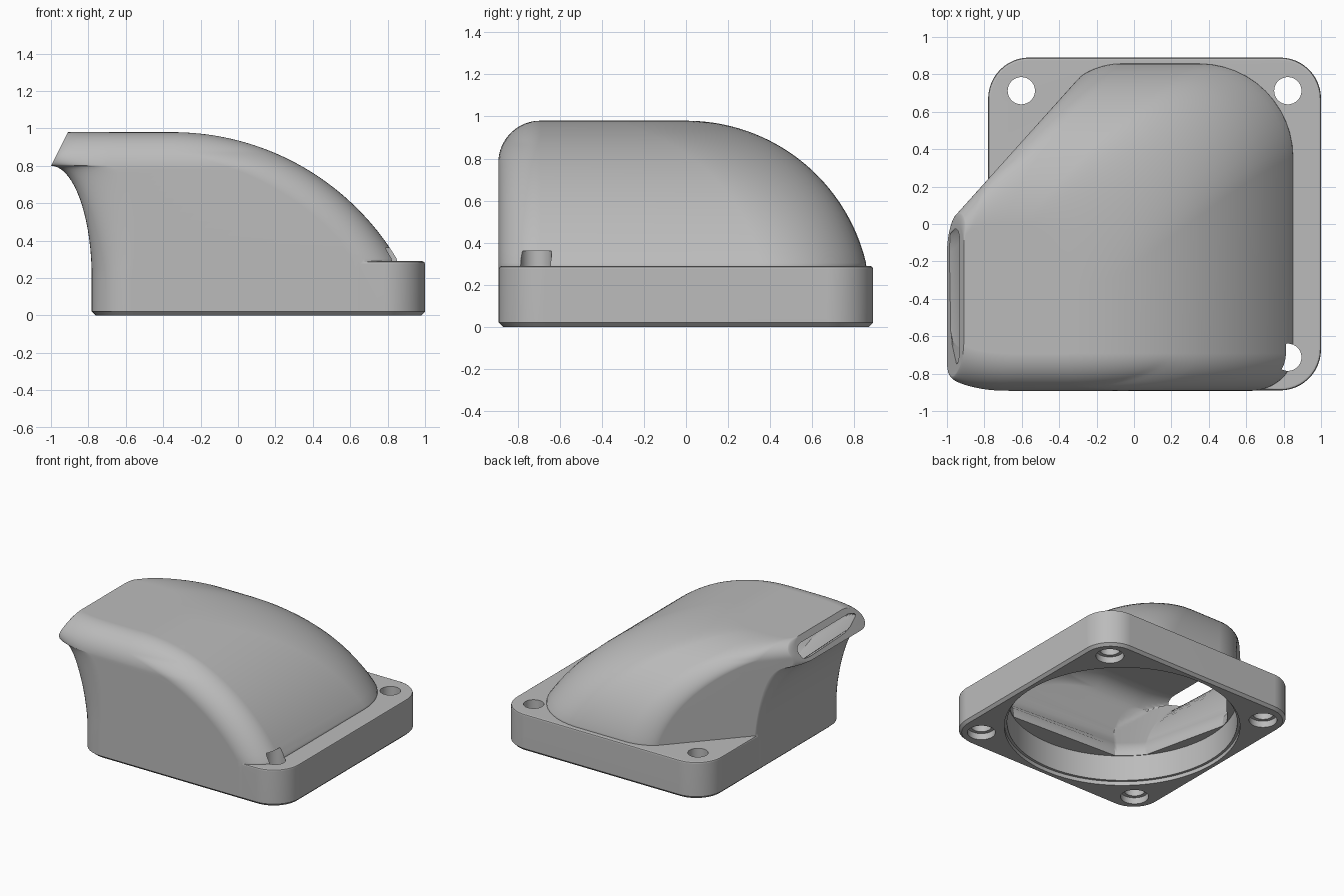
import bpy, bmesh, math
from mathutils import Vector

cube = bpy.data.objects.get("Cube")
if cube:
    bpy.data.objects.remove(cube, do_unlink=True)

grey = bpy.data.materials.new("plain grey")
grey.use_nodes = True
grey.diffuse_color = (0.5, 0.5, 0.5, 1)
grey.node_tree.nodes["Principled BSDF"].inputs["Base Color"].default_value = (0.5, 0.5, 0.5, 1)

MID = Vector((0.11, 0.0))      # centre of the mounting plate
SEG = 12


def rounded(corners):
    """Round a polygon; each corner is (point, reach to previous, reach to next)."""
    pts, n = [], len(corners)
    for i, (p, a, b) in enumerate(corners):
        p = Vector(p)
        back = Vector(corners[i - 1][0]) - p
        ahead = Vector(corners[(i + 1) % n][0]) - p
        u = back.normalized() * max(0.001, min(a, back.length * 0.49))
        v = ahead.normalized() * max(0.001, min(b, ahead.length * 0.49))
        for k in range(SEG + 1):
            t = math.pi / 2 * k / SEG
            pts.append(p + u * (1 - math.sin(t)) + v * (1 - math.cos(t)))
    return pts


def loft(name, rings):
    """Skin a closed solid through (height, outline) rings."""
    bm = bmesh.new()
    rows = [[bm.verts.new((p.x, p.y, z)) for p in pts] for z, pts in rings]
    n = len(rows[0])
    for lo, hi in zip(rows, rows[1:]):
        for i in range(n):
            j = (i + 1) % n
            bm.faces.new((lo[i], lo[j], hi[j], hi[i]))
    bm.faces.new(rows[0][::-1])
    bm.faces.new(rows[-1])
    bmesh.ops.recalc_face_normals(bm, faces=bm.faces[:])
    mesh = bpy.data.meshes.new(name)
    bm.to_mesh(mesh)
    bm.free()
    mesh.materials.append(grey)
    ob = bpy.data.objects.new(name, mesh)
    bpy.context.collection.objects.link(ob)
    return ob


def cylinder(name, x, y, r, z0, z1, sides=32):
    ring = [Vector((x + r * math.cos(math.tau * k / sides), y + r * math.sin(math.tau * k / sides)))
            for k in range(sides)]
    return loft(name, [(z0, ring), (z1, ring)])


def combine(target, other, operation):
    mod = target.modifiers.new("combine", "BOOLEAN")
    mod.operation, mod.solver, mod.object = operation, "EXACT", other
    bpy.context.view_layer.objects.active = target
    bpy.ops.object.modifier_apply(modifier=mod.name)
    bpy.data.objects.remove(other, do_unlink=True)


def roll(depth, r):
    """Sideways inset of a rounded top edge at a depth below the top."""
    return 0 if depth >= r else r - math.sqrt(max(0, r * r - (r - depth) ** 2))


def duct_section(z, wall, lip):
    """Horizontal outline of the duct, moved inwards by the wall."""
    depth = 0.98 - wall - z
    zc = max(z, 0.29)
    rx, ry = 1.4 - wall, 0.88 - wall
    xr = -0.35 + math.sqrt(max(0, rx ** 2 - (zc + 0.42) ** 2))
    ymax = math.sqrt(max(0, ry ** 2 - (zc - 0.10) ** 2))
    rf, rd = 0.2 - wall, 0.11 - wall
    ymin = -0.892 + wall + roll(depth, rf)
    # flared side wall below the outlet, then the slanted outlet end
    f = min(1, max(0, (z - 0.2) / (lip - 0.2)))
    arc = math.sqrt(1 - f * f)
    if wall:
        xl = -1.05 + 0.32 * arc
    else:
        xl = -1 + 0.218 * arc + max(0, z - lip) / 2
    # rounding of the lower outlet lip
    h = 0.89 - lip
    if z < lip:
        low = h * f ** 3
    else:
        low = h - math.sqrt(h * h - max(0, 0.89 - z) ** 2)
    # diagonal wall from the outlet to the back
    shift = 0.04 - 1.496 * (wall + roll(depth, rd))
    ye = min(ymax - 0.002, shift + (xl + 0.96) * 1.113)
    xd = max(xl + 0.002, -0.96 + (ymax - shift) / 1.113)
    nx = max(0.01, (xr + 0.35) / rx)
    ny = max(0.01, ymax / ry)
    a = 0.21 + (0.06 - 0.21) * f + low + (0.06 * f if wall else 0)
    return rounded([
        ((xl, ymin), a, 0.21 + 0.09 * f),
        ((xr, ymin), min(rf / nx, xr + 0.35), -0.692 - ymin),
        ((xr, ymax), 0.5, 0.5),
        ((xd, ymax), rd * 1.4, rd / ny),
        ((xl, ye), 0.02 + low, 0.06 + low)])


def heights(start, lip, top, lower, upper):
    """Heights packed closely where the flare and the top edge curve most."""
    zs = [start + (lip - start) * math.sin(math.pi / 2 * k / lower) for k in range(lower)]
    return zs + [lip + (top - lip) * (1 - math.cos(math.pi * k / upper)) / 2 for k in range(upper + 1)]


# Mounting plate with softened top and bottom edges
def plate_ring(inset):
    x, y, r = 0.89 - inset, 0.89 - inset, 0.22 - inset
    return rounded([((MID.x + sx * x, sy * y), r, r)
                    for sx, sy in ((-1, -1), (1, -1), (1, 1), (-1, 1))])


housing = loft("duct_housing", [(0, plate_ring(0.02)), (0.02, plate_ring(0)), (0.275, plate_ring(0)),
                                (0.285, plate_ring(0.004)), (0.29, plate_ring(0.015))])

# Curved duct body
WALL = 0.045
body = loft("duct_body", [(z, duct_section(z, 0, 0.8))
                          for z in [0.02] + heights(0.2, 0.8, 0.98, 18, 28)])
combine(housing, body, "UNION")

# Hollow inside, growing from the round inlet out through the slot
rings = []
for z in heights(0.2, 0.84, 0.98 - WALL, 18, 24):
    limit = 0.815 + max(0, z - 0.3) * 0.8
    pts = []
    for p in duct_section(z, WALL, 0.84):
        d = p - MID
        pts.append(MID + d * min(1, limit / d.length))
    rings.append((z, pts))
combine(housing, loft("duct_cavity", rings), "DIFFERENCE")

# Round inlet with a shallow stepped lip
combine(housing, cylinder("inlet", MID.x, 0, 0.82, -0.1, 0.23, 96), "DIFFERENCE")
combine(housing, cylinder("inlet_lip", MID.x, 0, 0.84, -0.1, 0.03, 96), "DIFFERENCE")

# Four screw holes with wider recesses underneath
for sx in (-1, 1):
    for sy in (-1, 1):
        x, y = MID.x + sx * 0.7125, sy * 0.7125
        combine(housing, cylinder("screw_hole", x, y, 0.073, -0.1, 0.36), "DIFFERENCE")
        combine(housing, cylinder("screw_recess", x, y, 0.1, -0.1, 0.05), "DIFFERENCE")

# Smooth shading with crisp edges
bpy.ops.object.select_all(action="DESELECT")
housing.select_set(True)
bpy.context.view_layer.objects.active = housing
bpy.ops.object.shade_smooth_by_angle(angle=math.radians(30))
weighted = housing.modifiers.new("weighted_normals", "WEIGHTED_NORMAL")
weighted.keep_sharp = True
